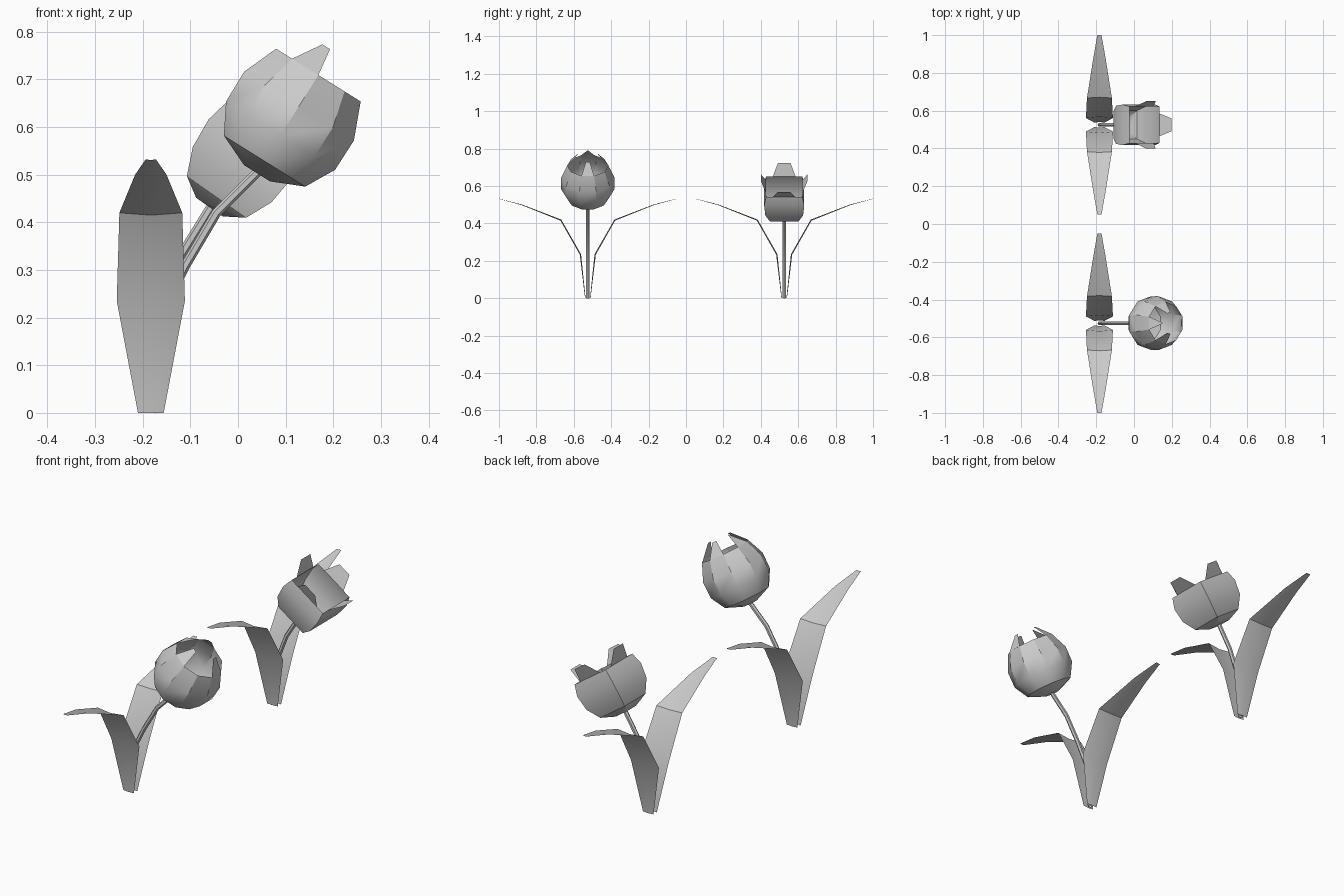
import bpy, math
from mathutils import Vector

if "Cube" in bpy.data.objects:
    bpy.data.objects.remove(bpy.data.objects["Cube"])

X0 = -0.183  # x of the ground point of both stems


def make(name, verts, faces):
    me = bpy.data.meshes.new(name)
    me.from_pydata([tuple(v) for v in verts], [], faces)
    ob = bpy.data.objects.new(name, me)
    bpy.context.collection.objects.link(ob)
    bpy.ops.object.select_all(action='DESELECT')
    ob.select_set(True)
    bpy.context.view_layer.objects.active = ob
    bpy.ops.object.shade_smooth_by_angle(angle=math.radians(32))
    return ob


# Arching leaf: (outward y, height, half width), shallow fold along the middle
LEAF = [(0.012, 0, 0.027), (0.036, 0.235, 0.0715), (0.142, 0.42, 0.066),
        (0.35, 0.50, 0.033), (0.475, 0.532, 0.011)]


def leaf(name, yc, side):
    verts, faces = [], []
    for i, (d, z, w) in enumerate(LEAF):
        a, b = LEAF[max(i - 1, 0)], LEAF[min(i + 1, 4)]
        t = Vector((b[0] - a[0], b[1] - a[1])).normalized()
        fold = 0.1 * w
        for s in (-1, 0, 1):
            k = fold if s == 0 else 0
            verts.append((X0 + s * w, yc + side * (d + t.y * k), z - t.x * k))
    for i in range(4):
        for j in range(2):
            p = 3 * i + j
            f = (p, p + 1, p + 4, p + 3)
            faces.append(f if side < 0 else f[::-1])
    make(name, verts, faces)


# Six-sided bent stem
def stem(name, yc, path, r=0.01):
    verts, faces, n = [], [], 6
    for i, (x, z) in enumerate(path):
        a, b = path[max(i - 1, 0)], path[min(i + 1, len(path) - 1)]
        t = Vector((b[0] - a[0], 0, b[1] - a[1])).normalized()
        side = Vector((t.z, 0, -t.x))
        for k in range(n):
            q = 2 * math.pi * k / n
            verts.append(Vector((x, yc, z)) + side * r * math.cos(q) + Vector((0, r * math.sin(q), 0)))
    for i in range(len(path) - 1):
        for k in range(n):
            a, b = n * i + k, n * i + (k + 1) % n
            faces.append((a, b, b + n, a + n))
    make(name, verts, faces)


# Tilted cup from a ring profile, plus petal tips on its rim
def bloom(name, base, tilt, n, prof, tips):
    u = Vector((math.sin(tilt), 0, math.cos(tilt)))
    v = Vector((math.cos(tilt), 0, -math.sin(tilt)))
    y = Vector((0, 1, 0))
    base = Vector(base)
    place = lambda h, p, q: base + u * h + v * p + y * q
    verts, faces = [], [tuple(range(n))[::-1]]
    for h, r in prof:
        for k in range(n):
            q = 2 * math.pi * (k - 0.5) / n
            verts.append(place(h, r * math.cos(q), r * math.sin(q)))
    for i in range(len(prof) - 1):
        for k in range(n):
            a, b = n * i + k, n * i + (k + 1) % n
            faces.append((a, b, b + n, a + n))
    # each tip: angle, half base angle, base radius, half tip angle, tip height, tip radius
    h0 = prof[-1][0]
    for ang, wide, r0, narrow, h1, r1 in tips:
        s = len(verts)
        for h, r, d in ((h0, r0, -wide), (h0, r0, wide), (h1, r1, narrow), (h1, r1, -narrow)):
            q, e = math.radians(ang), r * math.tan(math.radians(d))
            verts.append(place(h, r * math.cos(q) - e * math.sin(q), r * math.sin(q) + e * math.cos(q)))
        faces.append((s, s + 1, s + 2, s + 3))
    make(name, verts, faces)


for tag, yc in (("front", -0.525), ("back", 0.525)):
    leaf(tag + "_leaf_a", yc, -1)
    leaf(tag + "_leaf_b", yc, 1)

stem("front_stem", -0.525, [(X0, 0), (-0.165, 0.2), (-0.11, 0.31), (-0.045, 0.42), (0.045, 0.51)])
stem("back_stem", 0.525, [(X0, 0), (-0.17, 0.2), (-0.12, 0.33), (-0.055, 0.435)])

# Tall ten-sided bloom
bloom("front_bloom", (0.04, -0.525, 0.503), math.radians(32), 10,
      [(0, 0.034), (0.03, 0.106), (0.093, 0.142), (0.166, 0.143), (0.243, 0.11)],
      [(a, w, 0.105, t, 0.302, 0.057) for a, w, t in
       ((0, 18, 10), (180, 18, 2), (108, 18, 10), (-108, 18, 10))])

# Squarish four-petal bloom with flared tips
R2 = math.sqrt(2)
bloom("back_bloom", (-0.06, 0.525, 0.432), math.radians(35), 4,
      [(h, r * R2) for h, r in ((0, 0.034), (0.026, 0.076), (0.083, 0.101), (0.15, 0.107), (0.2, 0.097))],
      [(a, 32, 0.097, 14, 0.26, r) for a, r in ((0, 0.135), (90, 0.125), (180, 0.135), (270, 0.125))])
